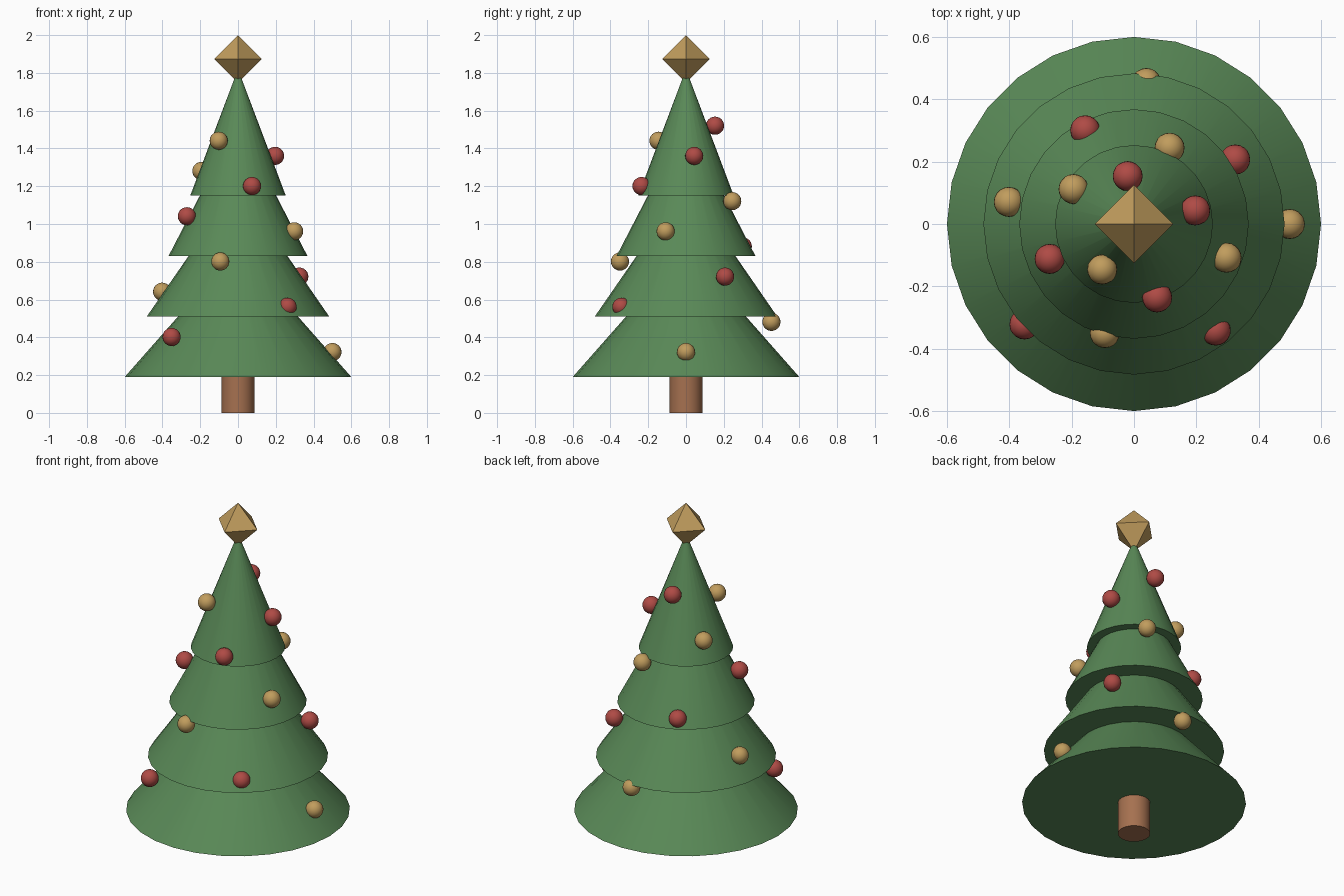
import bpy, bmesh, math

if "Cube" in bpy.data.objects:
    bpy.data.objects.remove(bpy.data.objects["Cube"])


def material(name, color):
    m = bpy.data.materials.new(name)
    m.diffuse_color = (*color, 1)
    m.use_nodes = True
    m.node_tree.nodes["Principled BSDF"].inputs["Base Color"].default_value = m.diffuse_color
    return m


GREEN = material("pine green", (0.10, 0.25, 0.095))
BROWN = material("bark brown", (0.38, 0.165, 0.08))
GOLD = material("gold", (0.53, 0.335, 0.11))
RED = material("bauble red", (0.43, 0.07, 0.06))


def finish(name, mat, smooth=True):
    ob = bpy.context.object
    ob.name = name
    ob.data.materials.append(mat)
    if smooth:
        bpy.ops.object.shade_smooth_by_angle(angle=math.radians(40))
    return ob


def frustum(name, mat, sides, r1, r2, z1, z2):
    bpy.ops.mesh.primitive_cone_add(vertices=sides, radius1=r1, radius2=r2,
                                    depth=z2 - z1, location=(0, 0, (z1 + z2) / 2))
    return finish(name, mat)


# Trunk
frustum("trunk", BROWN, 20, 0.087, 0.087, 0, 0.25)

# Four overlapping foliage tiers: base height, base radius, height to the cone's apex
tiers = [(0.19, 0.60, 0.68), (0.51, 0.483, 0.70), (0.83, 0.368, 0.71), (1.15, 0.253, 0.67)]
for i, (z, r, h) in enumerate(tiers):
    cut = 0.95 if i == 3 else 0.75      # cone tip cut off inside the next part
    frustum(f"foliage_tier_{i + 1}", GREEN, 28, r, r * (1 - cut), z, z + h * cut)

# Baubles on a golden-angle spiral, alternating gold and red
for i in range(16):
    a = -math.radians(137.5) * i
    r = 0.5 - 0.023 * i
    bpy.ops.mesh.primitive_uv_sphere_add(
        segments=20, ring_count=12, radius=0.048,
        location=(r * math.cos(a), r * math.sin(a), 0.322 + 0.0799 * i))
    finish(f"bauble_{i + 1}", RED if i % 2 else GOLD)

# Octahedral tree topper
bm = bmesh.new()
R = 0.126
for axis in range(3):
    for s in (-R, R):
        p = [0, 0, 0]
        p[axis] = s
        bm.verts.new(p)
bmesh.ops.convex_hull(bm, input=bm.verts[:])
bmesh.ops.recalc_face_normals(bm, faces=bm.faces[:])
mesh = bpy.data.meshes.new("topper")
bm.to_mesh(mesh)
bm.free()
mesh.materials.append(GOLD)
topper = bpy.data.objects.new("topper", mesh)
topper.location.z = 2.0 - R
bpy.context.collection.objects.link(topper)
